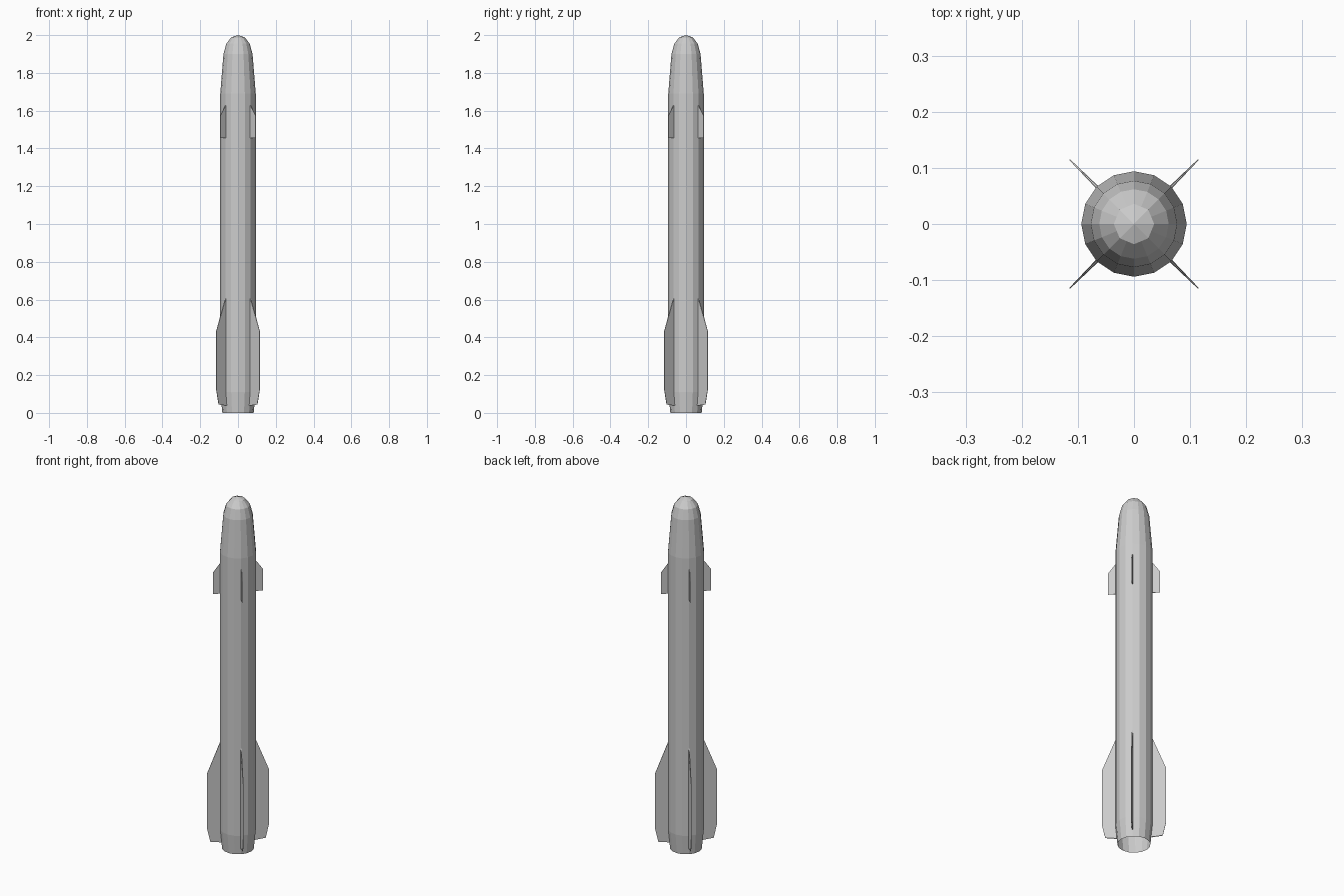
import bpy, bmesh, math

if "Cube" in bpy.data.objects:
    bpy.data.objects.remove(bpy.data.objects["Cube"])

SIDES = 16


def make_object(name, bm):
    bmesh.ops.recalc_face_normals(bm, faces=bm.faces)
    mesh = bpy.data.meshes.new(name)
    bm.to_mesh(mesh)
    bm.free()
    obj = bpy.data.objects.new(name, mesh)
    bpy.context.collection.objects.link(obj)
    return obj


# Hull: sixteen-sided tube, open at the tail, nose narrowing to an octagon
def hull():
    bm = bmesh.new()
    profile = [(0.083, 0.0), (0.094, 0.11), (0.094, 1.69),
               (0.077, 1.90), (0.062, 1.955), (0.036, 1.988)]
    rings = []
    for r, z in profile:
        ring = []
        for i in range(SIDES):
            a = 2 * math.pi * i / SIDES
            k = math.cos(math.pi / 8) if r < 0.04 and i % 2 else 1
            ring.append(bm.verts.new((r * k * math.cos(a), r * k * math.sin(a), z)))
        rings.append(ring)
    for lo, hi in zip(rings, rings[1:]):
        for i in range(SIDES):
            j = (i + 1) % SIDES
            bm.faces.new((lo[i], lo[j], hi[j], hi[i]))
    tip = bm.verts.new((0, 0, 2.0))
    for i in range(SIDES):
        bm.faces.new((rings[-1][i], rings[-1][(i + 1) % SIDES], tip))
    return make_object("hull", bm)


# Fin: flat plate from a radial outline, thicker at the root
def fin(name, outline, angle, root_half, tip_half):
    bm = bmesh.new()
    r0 = min(p[0] for p in outline)
    r1 = max(p[0] for p in outline)
    c, s = math.cos(angle), math.sin(angle)
    sides = []
    for sign in (-1, 1):
        row = []
        for r, z in outline:
            t = sign * (root_half + (tip_half - root_half) * (r - r0) / (r1 - r0))
            row.append(bm.verts.new((r * c - t * s, r * s + t * c, z)))
        sides.append(row)
    a, b = sides
    bm.faces.new(a)
    bm.faces.new(b[::-1])
    for i in range(len(a)):
        j = (i + 1) % len(a)
        bm.faces.new((a[i], a[j], b[j], b[i]))
    return make_object(name, bm)


tail_outline = [(0.087, 0.038), (0.145, 0.045), (0.162, 0.12),
                (0.162, 0.435), (0.093, 0.61)]
fore_outline = [(0.092, 1.455), (0.132, 1.455), (0.132, 1.575), (0.092, 1.63)]

hull()
for n in range(4):
    ang = math.pi / 4 + n * math.pi / 2
    fin(f"tail_fin_{n + 1}", tail_outline, ang, 0.003, 0.001)
    fin(f"fore_fin_{n + 1}", fore_outline, ang, 0.002, 0.001)
